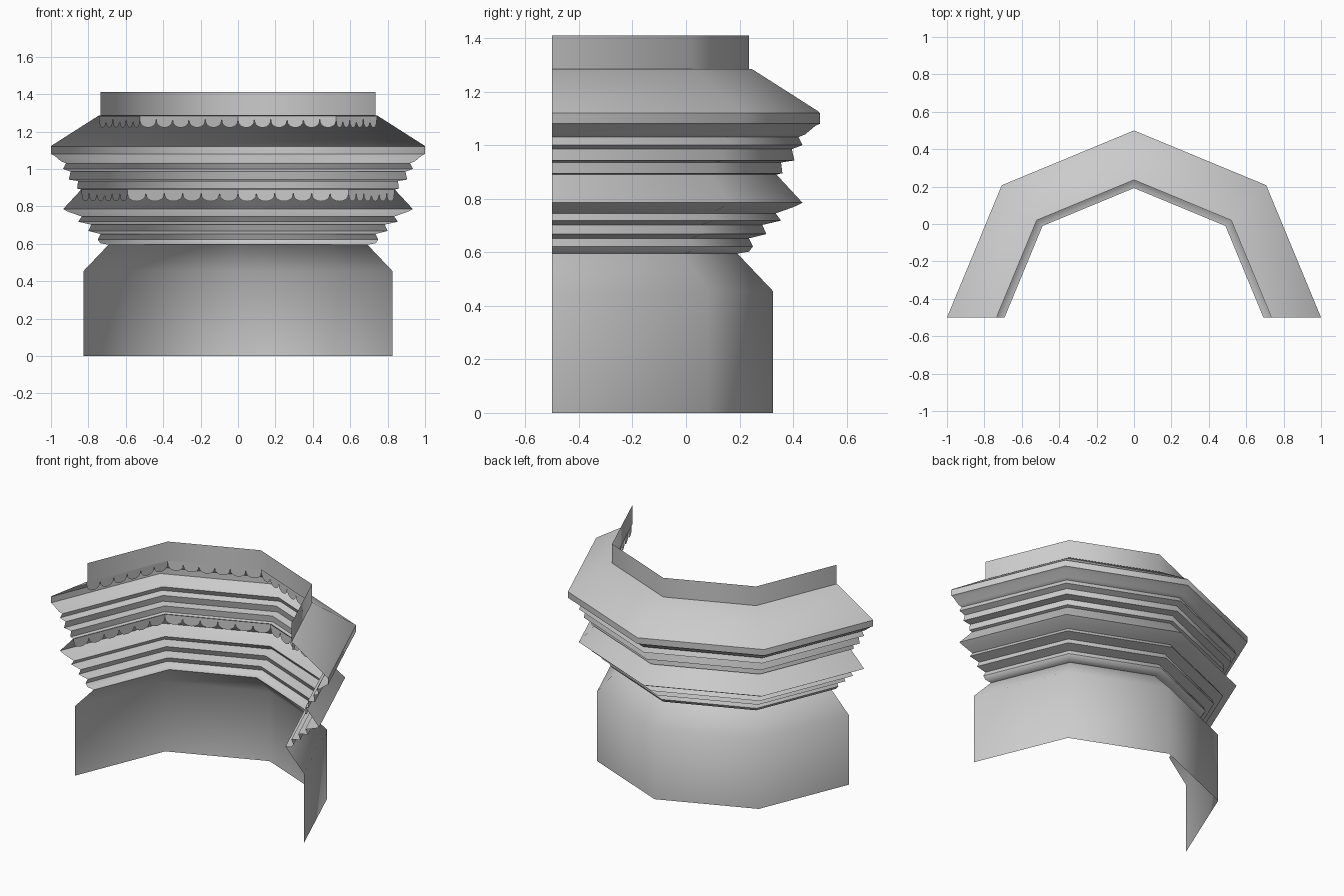
import bpy, math

if "Cube" in bpy.data.objects:
    bpy.data.objects.remove(bpy.data.objects["Cube"])

CY = -0.5  # centre of the half octagon
ANGLES = [math.radians(45 * i) for i in range(5)]


def corner(i, r, z):
    return (r * math.cos(ANGLES[i]), CY + r * math.sin(ANGLES[i]), z)


def make(name, verts, faces, smooth):
    mesh = bpy.data.meshes.new(name)
    mesh.from_pydata(verts, [], faces)
    mesh.update()
    ob = bpy.data.objects.new(name, mesh)
    bpy.context.collection.objects.link(ob)
    if smooth:
        bpy.ops.object.select_all(action='DESELECT')
        ob.select_set(True)
        bpy.context.view_layer.objects.active = ob
        bpy.ops.object.shade_smooth_by_angle(angle=math.radians(50))
    return ob


def sweep(name, profile):
    """Sweep an (r, z) profile, listed bottom to top, round the half octagon."""
    n = len(profile)
    verts = [corner(i, r, z) for i in range(5) for r, z in profile]
    faces = [(i * n + k, (i + 1) * n + k, (i + 1) * n + k + 1, i * n + k + 1)
             for i in range(4) for k in range(n - 1)]
    return make(name, verts, faces, True)


def scallops(name, r, top, drop, count=6, steps=8):
    """Hanging trim with rounded tongues along each side."""
    verts, faces = [], []
    for i in range(4):
        a, b = corner(i, r, top), corner(i + 1, r, top)
        for s in range(count):
            base = len(verts)
            for k in range(steps + 1):
                u = 0.5 - 0.5 * math.cos(math.pi * k / steps)
                t = (s + u) / count
                x, y = (a[j] + (b[j] - a[j]) * t for j in (0, 1))
                low = drop * (0.3 + 0.7 * math.sin(math.pi * k / steps) ** 0.8)
                verts += [(x, y, top), (x, y, top - low)]
            for k in range(steps):
                q = base + 2 * k
                faces.append((q + 1, q + 3, q + 2, q))
    return make(name, verts, faces, False)


# Lower wall and sloping shoulder
sweep("lower_wall", [(0.825, 0), (0.825, 0.455), (0.692, 0.595)])

# Lower stepped cornice and its small roof
sweep("lower_cornice", [(0.692, 0.595), (0.735, 0.602), (0.75, 0.622),
                        (0.735, 0.652), (0.80, 0.668), (0.785, 0.702),
                        (0.855, 0.718), (0.835, 0.745), (0.91, 0.772),
                        (0.935, 0.785)])
sweep("lower_roof", [(0.935, 0.785), (0.838, 0.89)])

# Upper stepped cornice with vertical fascia, and main roof
sweep("upper_cornice", [(0.838, 0.89), (0.86, 0.895), (0.855, 0.935),
                        (0.905, 0.943), (0.895, 0.985), (0.935, 1.0),
                        (0.92, 1.03), (0.945, 1.04), (0.983, 1.072),
                        (1.0, 1.08), (1.0, 1.12)])
sweep("upper_roof", [(1.0, 1.12), (0.993, 1.127), (0.745, 1.285), (0.735, 1.285)])

# Upright collar at the top
sweep("top_collar", [(0.735, 1.285), (0.735, 1.41)])

# Scalloped trims hanging on the inside
scallops("upper_scallop_trim", 0.742, 1.283, 0.062)
scallops("lower_scallop_trim", 0.836, 0.889, 0.062)
